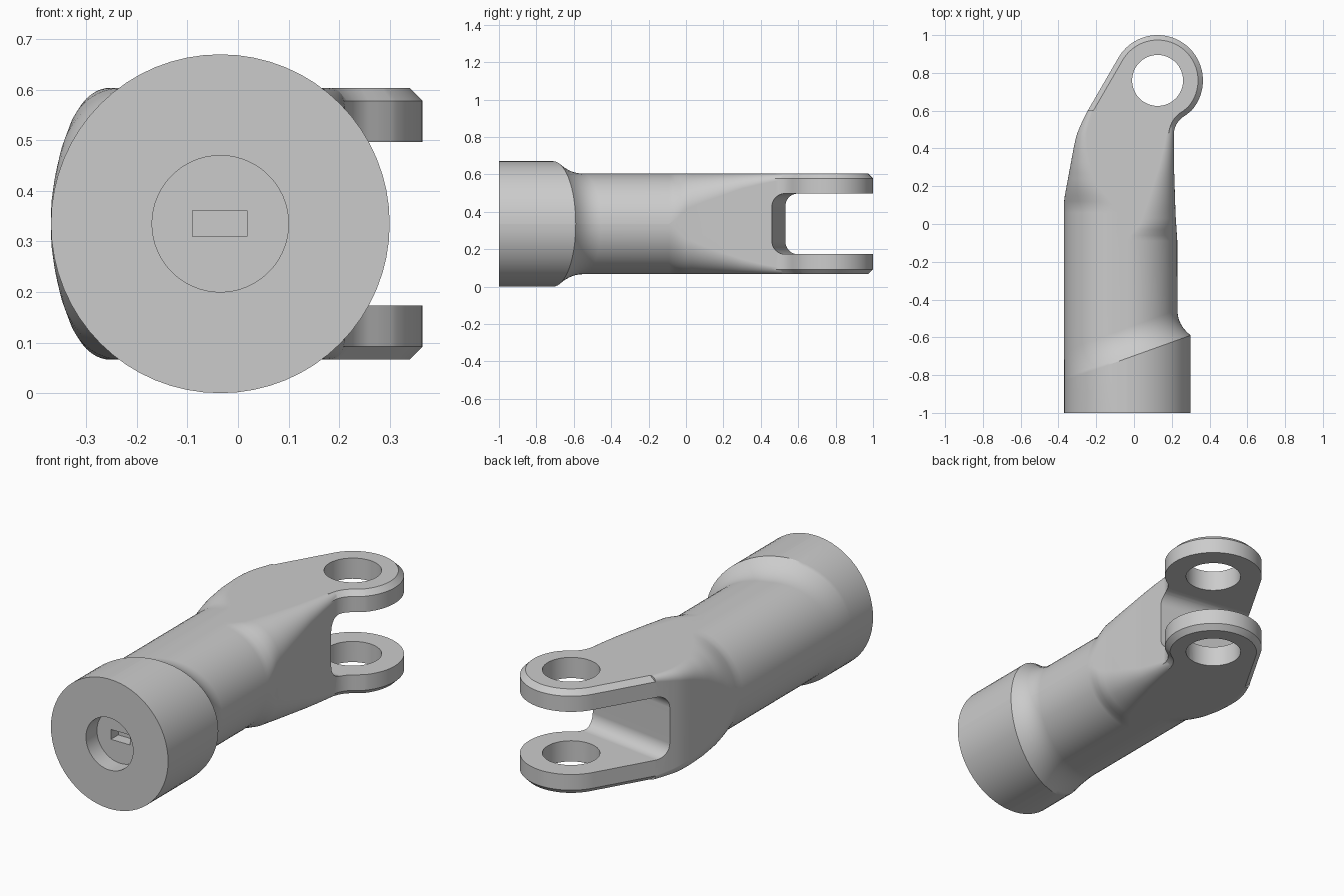
import bpy, bmesh
from math import sin, cos, pi, radians
from mathutils import Vector

cube = bpy.data.objects.get("Cube")
if cube:
    bpy.data.objects.remove(cube, do_unlink=True)

MID = 0.335          # height of the long axis
HALF = 0.269         # half height of the body
AXIS_X = -0.035      # centre of the collar
EYE = Vector((0.125, 0.76))


def make_object(name, bm):
    bmesh.ops.recalc_face_normals(bm, faces=bm.faces)
    mesh = bpy.data.meshes.new(name)
    bm.to_mesh(mesh)
    bm.free()
    obj = bpy.data.objects.new(name, mesh)
    bpy.context.collection.objects.link(obj)
    return obj


def loft(name, rings):
    """Skin a list of equal point rings and cap both ends."""
    bm = bmesh.new()
    loops = [[bm.verts.new(p) for p in ring] for ring in rings]
    n = len(loops[0])
    for a, b in zip(loops, loops[1:]):
        for i in range(n):
            j = (i + 1) % n
            bm.faces.new((a[i], a[j], b[j], b[i]))
    bm.faces.new(loops[0])
    bm.faces.new(loops[-1])
    return make_object(name, bm)


def section(y, x_left, x_right, half, r_left, r_right, slant=0.0, n=16):
    """Rounded rectangle across the axis, with its own radius on each side."""
    pts = []
    for k, (sx, sz) in enumerate(((1, 1), (-1, 1), (-1, -1), (1, -1))):
        r = r_right if sx > 0 else r_left
        cx = x_right - r if sx > 0 else x_left + r
        for i in range(n + 1):
            a = (k + i / n) * pi / 2
            x = cx + r * cos(a)
            pts.append((x, y + slant * (x - AXIS_X), MID + sz * (half - r) + r * sin(a)))
    return pts


def arc(cx, cy, r, start, end, n):
    return [(cx + r * cos(radians(start + (end - start) * i / n)),
             cy + r * sin(radians(start + (end - start) * i / n))) for i in range(n + 1)]


def lerp_table(table, y):
    for (y0, v0), (y1, v1) in zip(table, table[1:]):
        if y <= y1:
            return v0 + (v1 - v0) * max(0, (y - y0) / (y1 - y0))
    return table[-1][1]


def boolean(target, other, operation):
    mod = target.modifiers.new(operation, "BOOLEAN")
    mod.operation = operation
    mod.solver = "EXACT"
    mod.object = other
    bpy.context.view_layer.objects.active = target
    bpy.ops.object.modifier_apply(modifier=mod.name)
    bpy.data.objects.remove(other, do_unlink=True)


# Collar, slanted shoulder, then a round body that turns square at the fork
rings = [section(-1, -0.37, 0.3, MID, MID - 0.001, MID - 0.001)]
for i in range(11):
    t = i / 10
    f = (1 - t) ** 2
    half = HALF + (MID - HALF) * f
    rings.append(section(-0.71 + 0.16 * t, -0.37, 0.23 + 0.07 * f, half,
                         half - 0.001, half - 0.001, slant=0.36))

left_x = [(0.13, -0.37), (0.4, -0.32), (0.47, -0.305), (0.53, -0.28), (0.6, -0.245)]
right_x = [(-0.1, 0.23), (0.05, 0.22), (0.3, 0.212), (0.6, 0.212)]
left_r = [(0.1, 0.268), (0.2, 0.17), (0.3, 0.11), (0.4, 0.07), (0.5, 0.045), (0.6, 0.026)]
right_r = [(-0.08, 0.268), (0, 0.19), (0.1, 0.15), (0.2, 0.115),
           (0.3, 0.08), (0.4, 0.055), (0.5, 0.035), (0.6, 0.026)]
for i in range(24):
    y = -0.09 + 0.69 * i / 23
    rings.append(section(y, lerp_table(left_x, y), lerp_table(right_x, y), HALF,
                         lerp_table(left_r, y), lerp_table(right_r, y)))
body = loft("fork_rod", rings)

# Fork head outline with chamfered outer rims
outline = [(-0.2, 0.45), (0.15, 0.43), (0.21, 0.47)]
outline += arc(0.33, 0.47, 0.12, 170, 118, 6)
outline += arc(EYE.x, EYE.y, 0.24, -42, 150, 48)
outline += [(-0.245, 0.6)]
bm = bmesh.new()
low = bm.faces.new([bm.verts.new((x, y, MID - HALF)) for x, y in outline])
top = bmesh.ops.extrude_face_region(bm, geom=[low])["geom"]
bmesh.ops.translate(bm, verts=[v for v in top if isinstance(v, bmesh.types.BMVert)],
                    vec=(0, 0, 2 * HALF))
if not low.is_valid or len([f for f in bm.faces if len(f.verts) == len(outline)]) < 2:
    bm.faces.new([v for v in bm.verts if v.co.z < MID])
bmesh.ops.recalc_face_normals(bm, faces=bm.faces)
rims = [e for e in bm.edges if abs(e.verts[0].co.z - e.verts[1].co.z) < 0.001]
bmesh.ops.bevel(bm, geom=rims, offset=0.026, segments=1, affect="EDGES", clamp_overlap=False)
boolean(body, make_object("fork_head", bm), "UNION")

# Rounded slot between the two arms
slot = [(0.8, 0.162), (0.07, 0.162)]
slot = arc(0.07, 0.092, 0.07, 90, 180, 8) + arc(0.07, -0.092, 0.07, 180, 270, 8)
slot += [(0.8, -0.162), (0.8, 0.162)]
boolean(body, loft("slot_cutter", [[(x, 0.49 - 0.146 * x + y, MID + z) for y, z in slot]
                                   for x in (-0.7, 0.7)]), "DIFFERENCE")

# Pin hole through both arms
boolean(body, loft("pin_cutter", [[(x, y, z) for x, y in arc(EYE.x, EYE.y, 0.135, 0, 354, 59)]
                                  for z in (-0.2, 0.9)]), "DIFFERENCE")

# Round recess and key slot in the collar face
boolean(body, loft("recess_cutter", [[(x, y, z) for x, z in arc(AXIS_X, MID, 0.135, 0, 354, 59)]
                                     for y in (-1.2, -0.91)]), "DIFFERENCE")
key = [(-0.09, 0.31), (0.018, 0.31), (0.018, 0.361), (-0.09, 0.361)]
boolean(body, loft("key_cutter", [[(x, y, z) for x, z in key]
                                  for y in (-1.1, -0.85)]), "DIFFERENCE")

# Smooth shading with crisp rims
bpy.ops.object.select_all(action="DESELECT")
body.select_set(True)
bpy.context.view_layer.objects.active = body
bpy.ops.object.shade_smooth_by_angle(angle=radians(28))
weighted = body.modifiers.new("weighted_normals", "WEIGHTED_NORMAL")
weighted.keep_sharp = True
